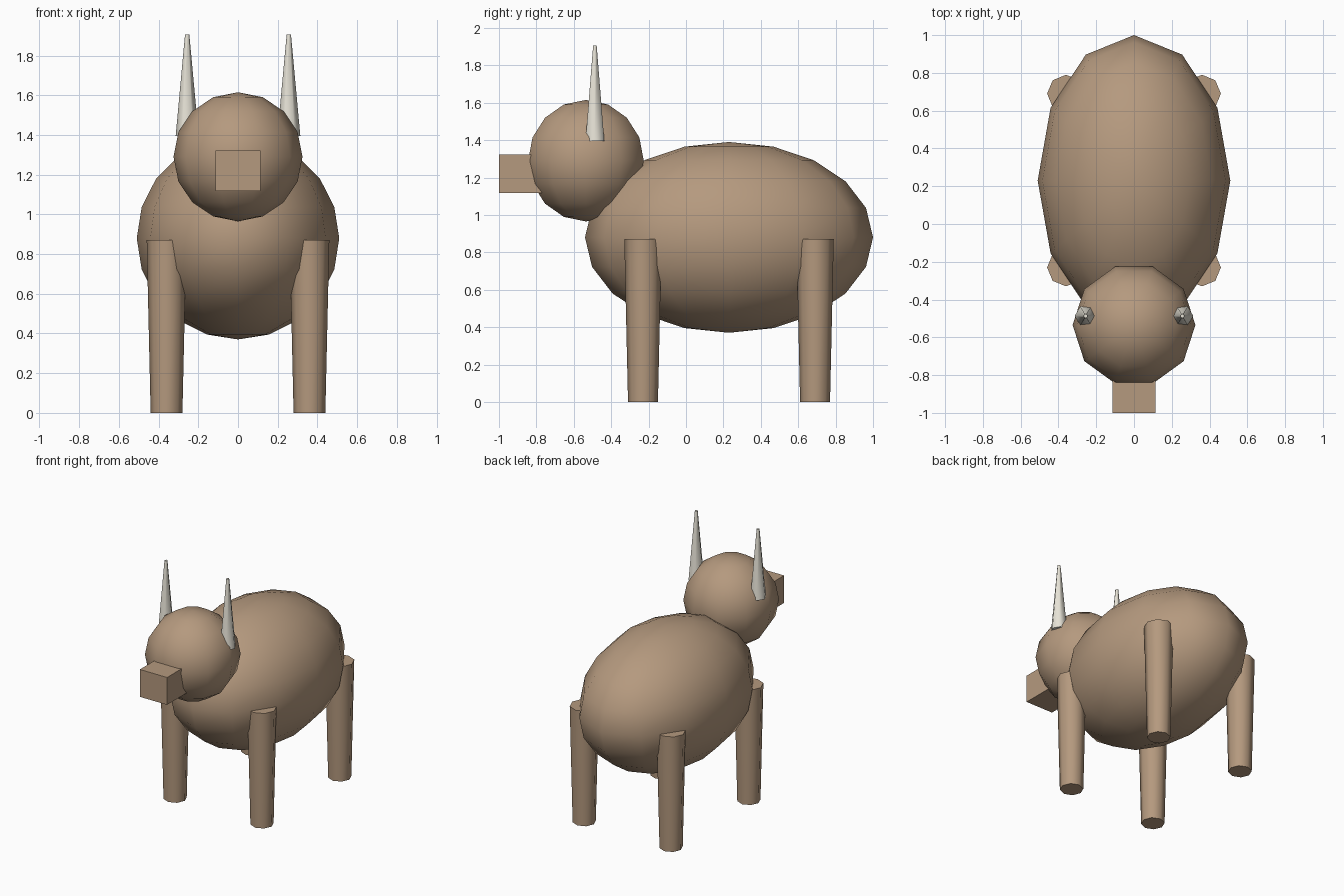
import bpy, bmesh
from math import sin, cos, pi, radians

if "Cube" in bpy.data.objects:
    bpy.data.objects.remove(bpy.data.objects["Cube"])


def material(name, rgb):
    m = bpy.data.materials.new(name)
    m.diffuse_color = (*rgb, 1)
    m.use_nodes = True
    m.node_tree.nodes["Principled BSDF"].inputs["Base Color"].default_value = m.diffuse_color
    return m


HIDE = material("tan hide", (0.46, 0.32, 0.21))
HORN = material("pale horn", (0.80, 0.77, 0.68))


def finish(bm, name, mat, smooth_angle=None):
    bmesh.ops.recalc_face_normals(bm, faces=bm.faces)
    mesh = bpy.data.meshes.new(name)
    bm.to_mesh(mesh)
    bm.free()
    mesh.materials.append(mat)
    ob = bpy.data.objects.new(name, mesh)
    bpy.context.collection.objects.link(ob)
    if smooth_angle:
        bpy.ops.object.select_all(action='DESELECT')
        ob.select_set(True)
        bpy.context.view_layer.objects.active = ob
        bpy.ops.object.shade_smooth_by_angle(angle=radians(smooth_angle))
    return ob


def lathe(name, profile, sides, center, mat, scale=(1, 1, 1), smooth_angle=65):
    """Turn (radius, z) points round z; the first corner lies on +x."""
    bm = bmesh.new()
    rings = []
    for r, z in profile:
        count = sides if r > 1e-5 else 1
        rings.append([bm.verts.new((center[0] + scale[0] * r * cos(2 * pi * i / sides),
                                    center[1] + scale[1] * r * sin(2 * pi * i / sides),
                                    center[2] + scale[2] * z)) for i in range(count)])
    for a, b in zip(rings, rings[1:]):
        for i in range(sides):
            j = (i + 1) % sides
            quad = [a[i % len(a)], a[j % len(a)], b[j % len(b)], b[i % len(b)]]
            bm.faces.new(list(dict.fromkeys(quad)))
    for ring in (rings[0], rings[-1]):
        if len(ring) > 1:
            bm.faces.new(ring)
    return finish(bm, name, mat, smooth_angle)


def ball(name, center, radii, sides, rings, mat):
    profile = [(sin(pi * k / rings), -cos(pi * k / rings)) for k in range(rings + 1)]
    return lathe(name, profile, sides, center, mat, radii)


# Body and head
ball("body", (0, 0.23, 0.88), (0.51, 0.77, 0.51), 12, 10, HIDE)
ball("head", (0, -0.535, 1.29), (0.325, 0.325, 0.325), 10, 8, HIDE)

# Snout box
bm = bmesh.new()
bmesh.ops.create_cube(bm, size=1)
bmesh.ops.scale(bm, vec=(0.225, 0.23, 0.205), verts=bm.verts)
bmesh.ops.translate(bm, vec=(0, -0.885, 1.22), verts=bm.verts)
finish(bm, "snout", HIDE)

# Horns and legs on both sides
for side, sx in (("left", 1), ("right", -1)):
    lathe(f"{side}_horn", [(0.058, 1.395), (0.011, 1.905)], 6,
          (sx * 0.256, -0.487, 0), HORN)
    for end, y in (("front", -0.23), ("back", 0.69)):
        lathe(f"{end}_{side}_leg", [(0.08, 0), (0.1, 0.87)], 8,
              (sx * 0.36, y, 0), HIDE)
